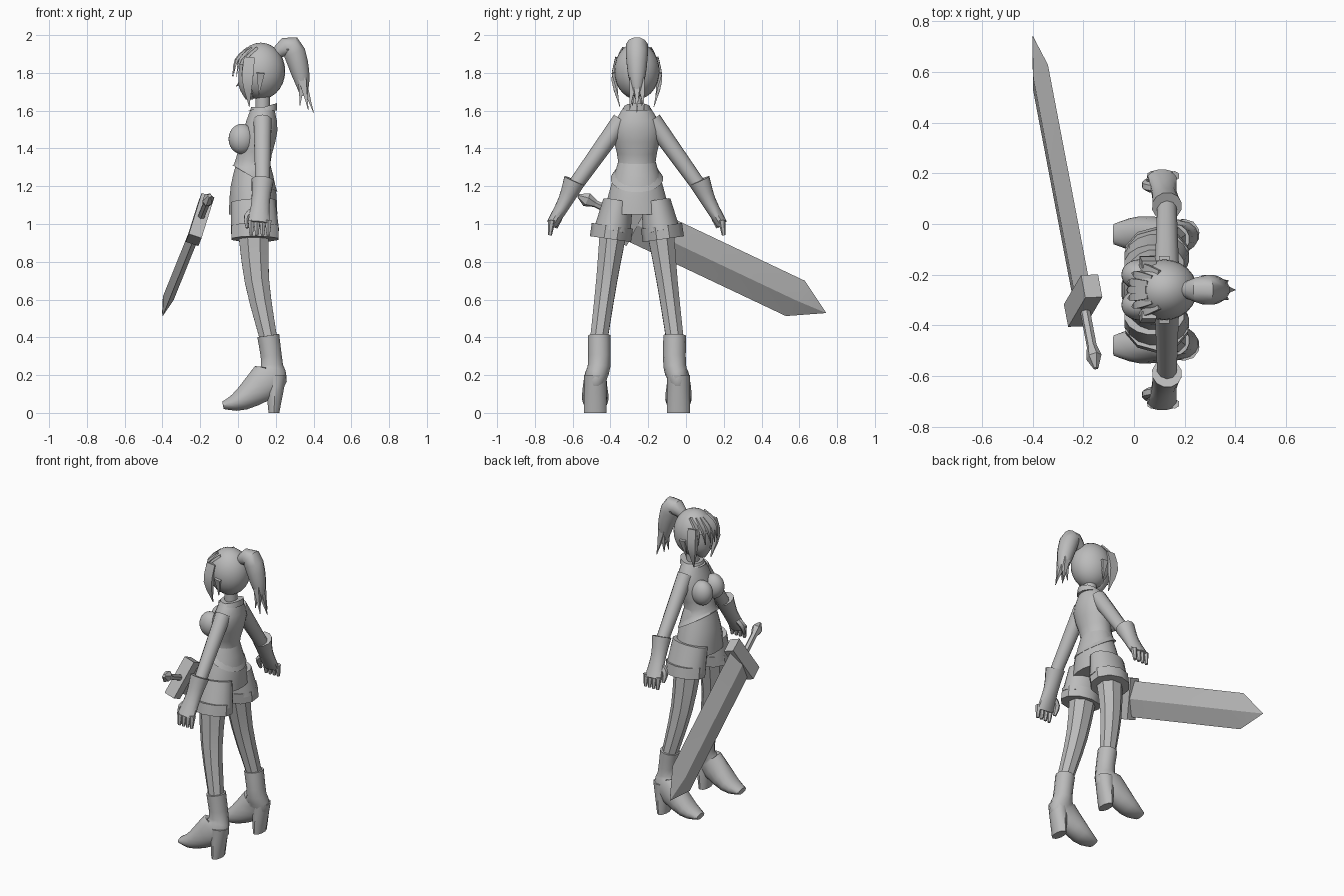
import bpy, bmesh, math
from mathutils import Vector

cube = bpy.data.objects.get("Cube")
if cube:
    bpy.data.objects.remove(cube, do_unlink=True)

shade = (.5, .5, .5, 1)
grey = bpy.data.materials.new("plain_grey")
grey.use_nodes = True
grey.diffuse_color = shade
grey.node_tree.nodes["Principled BSDF"].inputs["Base Color"].default_value = shade

MIDDLE = Vector((0, -.26, 0))      # the figure stands off-centre and faces -x
UP = Vector((0, 0, 1))
SIDEWAYS = Vector((0, 1, 0))


def finish(name, bm, angle):
    bmesh.ops.recalc_face_normals(bm, faces=bm.faces)
    mesh = bpy.data.meshes.new(name)
    bm.to_mesh(mesh)
    bm.free()
    mesh.materials.append(grey)
    obj = bpy.data.objects.new(name, mesh)
    bpy.context.collection.objects.link(obj)
    bpy.ops.object.select_all(action='DESELECT')
    obj.select_set(True)
    bpy.context.view_layer.objects.active = obj
    bpy.ops.object.shade_smooth_by_angle(angle=math.radians(angle))


def skin(name, rings, angle):
    """Join equal rings of points into a capped tube."""
    bm = bmesh.new()
    rows = [[bm.verts.new(point) for point in ring] for ring in rings]
    for low, high in zip(rows, rows[1:]):
        for i in range(len(low)):
            bm.faces.new((low[i - 1], low[i], high[i], high[i - 1]))
    bm.faces.new(rows[0])
    bm.faces.new(rows[-1])
    finish(name, bm, angle)


def smooth_path(keys, steps=3):
    """Run a smooth curve through the keys, sizes included."""
    keys = [Vector(key if len(key) == 5 else (*key, key[-1])) for key in keys]
    ends = [keys[0], *keys, keys[-1]]
    for before, a, b, after in zip(ends, ends[1:], ends[2:], ends[3:]):
        for step in range(steps):
            t = step / steps
            ease = t * t * (3 - 2 * t)
            pull = (b - before) * (1 - t) - (after - a) * t
            yield a.lerp(b, ease) + pull * t * (1 - t) / 2
    yield keys[-1]


def tube(name, keys, sides=12, mirror=1, level=False, slope=0, angle=40):
    """Keys are (x, y, z, half depth, half width); one size serves for both."""
    path = list(smooth_path(keys))
    points = [Vector((p[0], p[1] * mirror, p[2])) for p in path]
    last = len(points) - 1
    rings = []
    for k, centre in enumerate(points):
        along = points[min(k + 1, last)] - points[max(k - 1, 0)]
        along = -UP if level else along.normalized()
        across = (SIDEWAYS - along * along.dot(SIDEWAYS)).normalized()
        deep = across.cross(along)
        depth, width = (max(size, .002) for size in path[k][3:])
        ring = []
        for i in range(sides):
            turn = math.tau * (i + .5) / sides
            p = centre + deep * depth * math.cos(turn) + across * width * math.sin(turn)
            p.z -= slope * (p.x - centre.x) * (k / last) ** 2
            p.z = max(p.z, 0)
            ring.append(p + MIDDLE)
        rings.append(ring)
    skin(name, rings, angle)


def ball(name, centre, radii, is_cut=lambda point: False):
    bm = bmesh.new()
    bmesh.ops.create_uvsphere(bm, u_segments=24, v_segments=14, radius=1)
    bmesh.ops.scale(bm, verts=bm.verts, vec=radii)
    bmesh.ops.translate(bm, verts=bm.verts, vec=centre)
    removed = [face for face in bm.faces if is_cut(face.calc_center_median())]
    bmesh.ops.delete(bm, geom=removed, context='FACES')
    bmesh.ops.translate(bm, verts=bm.verts, vec=MIDDLE)
    finish(name, bm, 60)


# Torso: the jacket hem rises towards the front
tube("jacket", [(.13, 0, 1.62, .06, .07), (.12, 0, 1.5, .09, .13), (.08, 0, 1.33, .09, .1),
                (.09, 0, 1.24, .12, .14)], sides=20, level=True, slope=.6)
tube("midriff_and_shorts", [(.08, 0, 1.36, .08, .09), (.08, 0, 1.2, .12, .14), (.08, 0, 1.05, .13, .18)],
     sides=20, level=True)
tube("collar", [(.13, 0, 1.6, .08), (.14, 0, 1.62, .07)], level=True, slope=-.3)
tube("neck", [(.13, 0, 1.6, .04), (.13, 0, 1.7, .04)])

# Head
tube("face", [(.06, 0, 1.66, .02), (.08, 0, 1.74, .08), (.1, 0, 1.88, .09)], sides=16, level=True, angle=60)
tube("nose", [(.02, 0, 1.75, .02), (-.01, 0, 1.73, 0)], sides=6)
ball("hair_cap", (.12, 0, 1.81), (.13, .12, .15), lambda point: point.x < .07 and point.z < 1.83)

# Fringe of tapering strands that follows the curve of the forehead
for i in range(-3, 4):
    y = i * .03
    curve = 6 * y * y
    tube("fringe_strand", [(.05 + curve, y * .7, 1.93, .01, .02), (curve - .01, y, 1.87, .01, .02),
                           (curve - .03, y * 1.1, 1.78, 0)], sides=4)

# Ponytail and its loose ends
tube("ponytail", [(.2, 0, 1.9, .03), (.28, 0, 1.94, .06), (.33, 0, 1.8, .05), (.35, 0, 1.68, .02)])
for i in range(5):
    turn = math.tau * i / 5
    x, y = math.cos(turn), math.sin(turn)
    tube("ponytail_end", [(.34, y * .02, 1.77, .03), (.36 + x * .04, y * .04, 1.61 - x * .02, 0)], sides=4)

for mirror, side in ((1, "right_"), (-1, "left_")):
    ball(side + "bust", (.02, .06 * mirror, 1.45), (.07, .06, .08))

    def paired(name, keys, sides=12, **options):
        tube(side + name, keys, sides, mirror, **options)

    # Hair beside the face
    paired("front_lock", [(.06, .1, 1.88, .04, .02), (.05, .12, 1.76, .04, .02), (.06, .09, 1.62, 0)], 4)
    paired("side_lock", [(.12, .12, 1.8, .03, .02), (.11, .1, 1.68, 0)], 4)

    # Shorts legs with turned-up cuffs
    paired("shorts_leg", [(.08, .1, 1.12, .12, .08), (.09, .13, .96, .13, .1)], 16)
    paired("shorts_cuff", [(.09, .13, .99, .13, .11), (.09, .14, .92, .13, .11)], 10)

    # Leg
    paired("leg", [(.08, .12, 1, .09, .08), (.1, .16, .7, .07, .06), (.16, .2, .4, .05)], 8)

    # High-heeled boot
    paired("boot", [(.16, .2, .41, .06), (.18, .2, .25, .06), (.16, .22, .18, .1, .06),
                    (.02, .22, .07, .06, .07), (-.08, .22, .04, .02, .04)], 14)
    paired("heel", [(.2, .22, .2, .06), (.19, .22, 0, .03, .06)], 10, level=True)

    # Arm
    paired("arm", [(.13, .08, 1.55, .05), (.13, .33, 1.2, .04)], 10)

    # Gauntlet, fingers and thumb
    paired("gauntlet", [(.13, .33, 1.23, .06), (.12, .38, 1.12, .05, .04), (.11, .45, 1, .06, .03)])
    for i in range(4):
        x = .07 + i * .03
        paired("finger", [(x, .45, 1.02, .02), (x, .46, .94, .01)], 6)
    paired("thumb", [(.09, .4, 1.08, .02), (.05, .41, 1.04, .02), (.05, .43, .98, .01)], 6)

# Sword frame: along the blade, across it, and through its thickness
pommel = Vector((-.15, -.57, 1.15))
tip = Vector((-.4, .74, .53))
length = (tip - pommel).length
along = (tip - pommel).normalized()
flat = Vector((.06, .09, .19))
flat = (flat - along * along.dot(flat)).normalized()
thick = along.cross(flat)


def sword_part(name, sections, sides, offset=0):
    """Sections are (distance from pommel, half width, half thickness)."""
    rings = []
    for distance, width, depth in sections:
        turns = [math.tau * (i + offset) / sides for i in range(sides)]
        centre = pommel + along * distance
        rings.append([centre + flat * width * math.cos(turn) + thick * depth * math.sin(turn) for turn in turns])
    skin(name, rings, 20)


sword_part("sword_pommel", [(0, .01, .01), (.05, .04, .03), (.1, .02, .02)], 6)
sword_part("sword_grip", [(.08, .02, .02), (.3, .02, .02)], 6)
sword_part("sword_guard", [(.25, .18, .05), (.35, .18, .05)], 4, offset=.5)
sword_part("sword_blade", [(.34, .11, .03), (1.29, .11, .03), (length, .002, .002)], 4)
